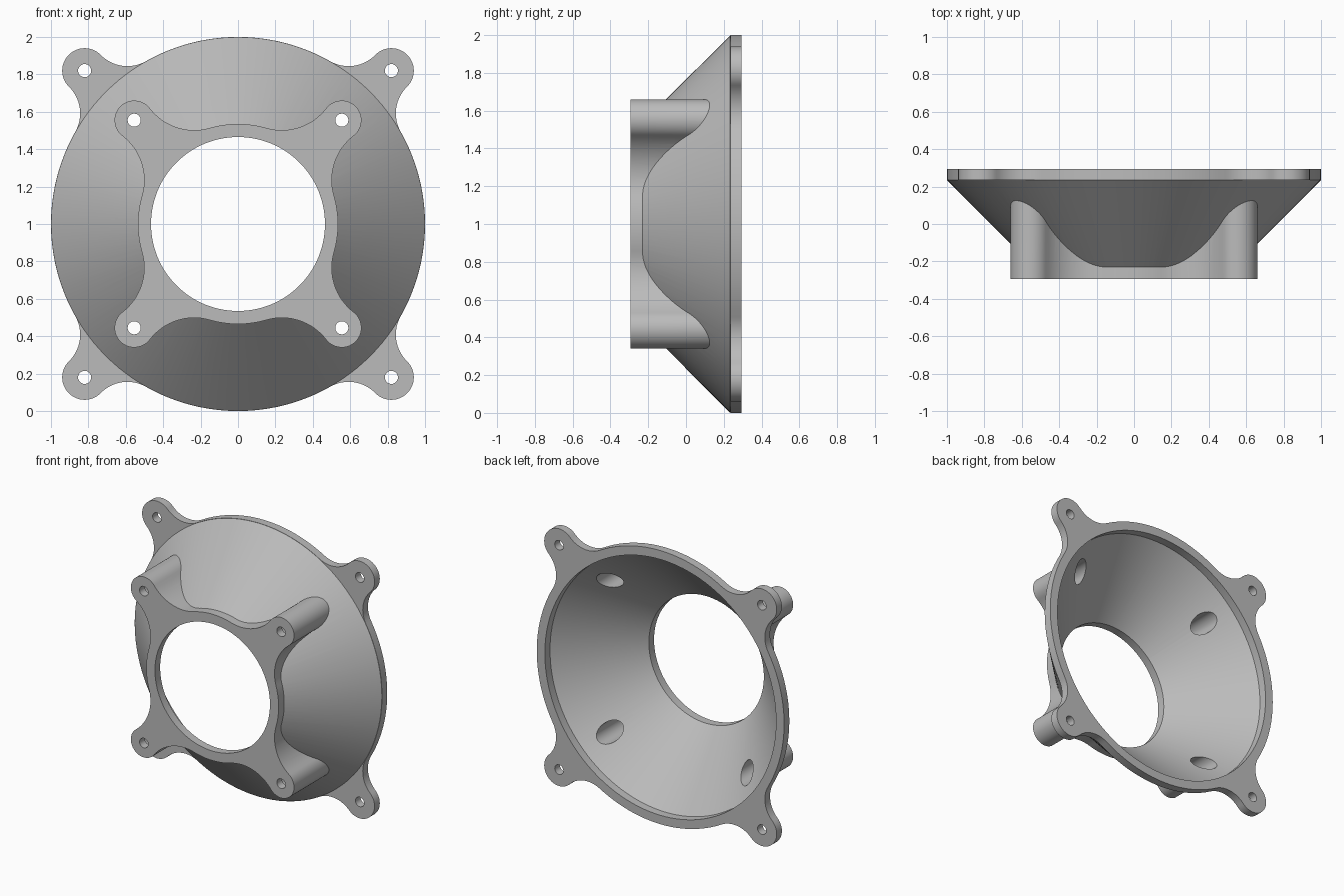
import bpy, bmesh
from math import sin, cos, acos, atan2, pi

if "Cube" in bpy.data.objects:
    bpy.data.objects.remove(bpy.data.objects["Cube"])

MID_Z = 1.0               # height of the bore axis
FRONT, BACK = -0.295, 0.295
WALL = 0.06
PLATE_FRONT = BACK - WALL

grey = bpy.data.materials.new("grey_plastic")
grey.use_nodes = True
grey.diffuse_color = (0.5, 0.5, 0.5, 1)
grey.node_tree.nodes["Principled BSDF"].inputs["Base Color"].default_value = (0.5, 0.5, 0.5, 1)


def arc(cx, cy, r, a0, a1, n):
    """Points on an arc, without the last one."""
    return [(cx + r * cos(a0 + (a1 - a0) * i / n),
             cy + r * sin(a0 + (a1 - a0) * i / n)) for i in range(n)]


def circle(r, cx=0, cz=0, n=128):
    return arc(cx, cz, r, 0, 2 * pi, n)


def lugged_outline(radius, lug_xz, lug_r, fillet):
    """Circle with four diagonal lugs, blended by tangent concave fillets."""
    d = lug_xz * 2 ** 0.5
    f, g = radius + fillet, lug_r + fillet
    a = acos((d * d + f * f - g * g) / (2 * d * f))
    fx, fy = f * cos(a), f * sin(a)
    b = atan2(fy, fx - d)
    quarter = arc(d, 0, lug_r, -b, b, 28)
    quarter += arc(fx, fy, fillet, b + pi, a + pi, 16)
    quarter += arc(0, 0, radius, a, pi / 2 - a, 24)
    # second fillet belongs to the next lug, a quarter turn on
    end = arc(fx, -fy, fillet, pi - a, pi - b, 16)
    quarter += [(-y, x) for x, y in end]
    points = []
    for k in range(4):
        t = pi / 4 + k * pi / 2
        points += [(x * cos(t) - y * sin(t), x * sin(t) + y * cos(t)) for x, y in quarter]
    return points


def add_solid(bm, sections):
    """Closed solid through (depth, outline) sections along y."""
    rings = [[bm.verts.new((x, y, z + MID_Z)) for x, z in pts] for y, pts in sections]
    for r0, r1 in zip(rings, rings[1:]):
        n = len(r0)
        for i in range(n):
            j = (i + 1) % n
            bm.faces.new((r0[i], r0[j], r1[j], r1[i]))
    bm.faces.new(rings[0])
    bm.faces.new(rings[-1][::-1])


def make_object(name, solids):
    bm = bmesh.new()
    for sections in solids:
        add_solid(bm, sections)
    bmesh.ops.recalc_face_normals(bm, faces=bm.faces[:])
    mesh = bpy.data.meshes.new(name)
    bm.to_mesh(mesh)
    bm.free()
    mesh.materials.append(grey)
    obj = bpy.data.objects.new(name, mesh)
    bpy.context.collection.objects.link(obj)
    return obj


def combine(target, other, operation):
    mod = target.modifiers.new(other.name, 'BOOLEAN')
    mod.operation, mod.solver, mod.object = operation, 'EXACT', other
    bpy.context.view_layer.objects.active = target
    bpy.ops.object.modifier_apply(modifier=mod.name)
    bpy.data.objects.remove(other)


def at_corners(xz, r, y0, y1):
    """Four cylinders on the diagonals."""
    return [[(y, circle(r, sx * xz, sz * xz, 32)) for y in (y0, y1)]
            for sx in (-1, 1) for sz in (-1, 1)]


# Conical body, sunk slightly into both flanges
body = make_object("conical_adapter", [[
    (-0.28, circle(0.485)), (PLATE_FRONT - 0.001, circle(0.999)), (0.27, circle(0.96))]])

# Rear mounting flange and front flange whose lugs run back into the cone
rear = lugged_outline(1.0, 0.82, 0.12, 0.2)
combine(body, make_object("rear_flange", [[(PLATE_FRONT, rear), (BACK, rear)]]), 'UNION')
front = lugged_outline(0.535, 0.555, 0.105, 0.3)
combine(body, make_object("front_flange", [[(FRONT, front), (0.15, front)]]), 'UNION')

# Hollow interior: straight bore, cone, straight rear mouth
combine(body, make_object("bore", [[
    (-0.4, circle(0.465)), (FRONT + WALL, circle(0.465)),
    (PLATE_FRONT, circle(0.935)), (0.4, circle(0.935))]]), 'DIFFERENCE')

# Screw holes, and wider access holes from the inside of the cone
combine(body, make_object("rear_holes", at_corners(0.82, 0.035, 0.2, 0.4)), 'DIFFERENCE')
combine(body, make_object("front_holes", at_corners(0.555, 0.035, -0.4, 0.2)), 'DIFFERENCE')
combine(body, make_object("access_holes", at_corners(0.555, 0.07, FRONT + WALL, 0.2)), 'DIFFERENCE')

bpy.ops.object.select_all(action='DESELECT')
body.select_set(True)
bpy.context.view_layer.objects.active = body
bpy.ops.object.shade_smooth_by_angle(angle=pi / 6)
